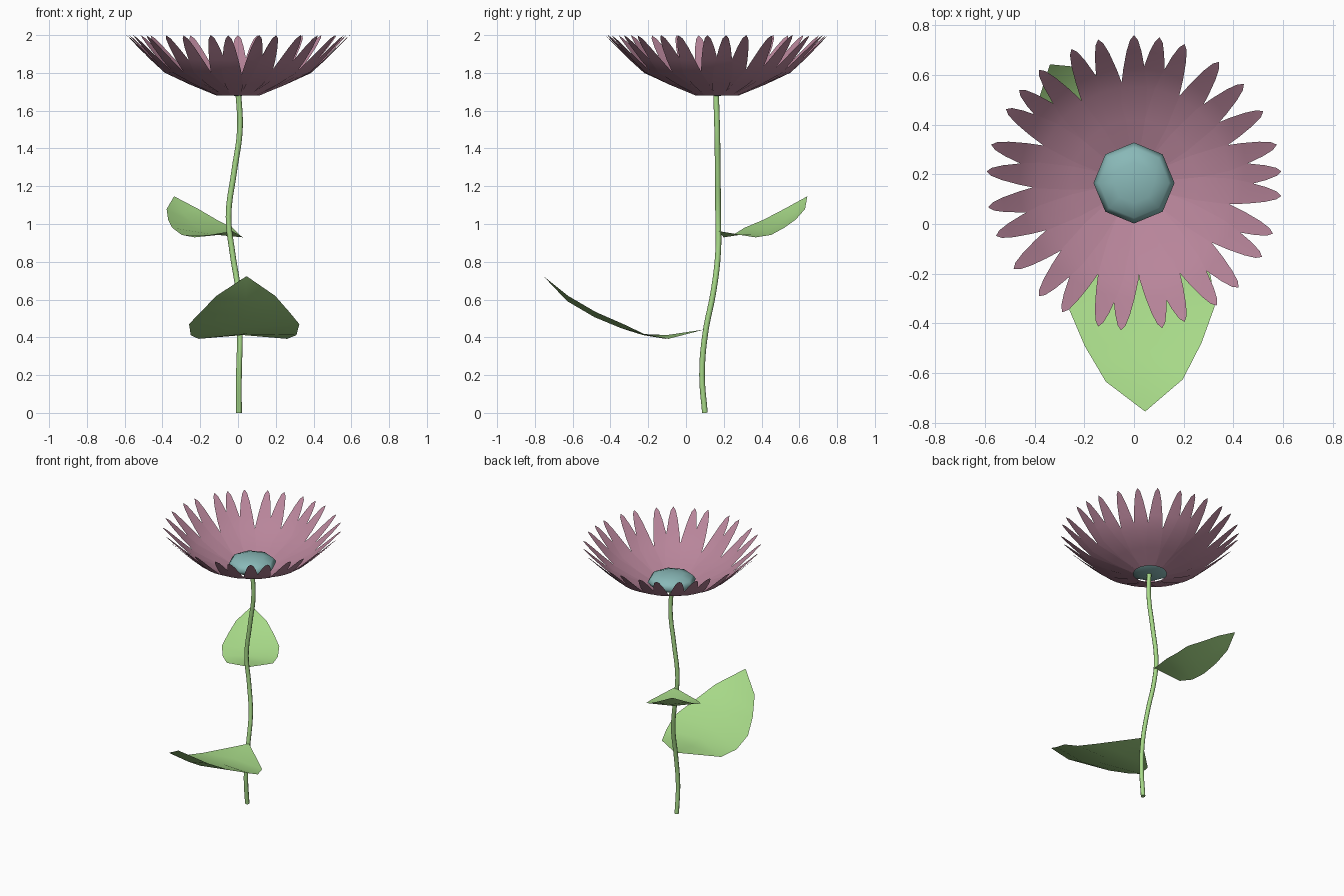
import bpy, bmesh, math
from mathutils import Vector, Matrix

if "Cube" in bpy.data.objects:
    bpy.data.objects.remove(bpy.data.objects["Cube"])


def material(name, rgb):
    m = bpy.data.materials.new(name)
    m.diffuse_color = (*rgb, 1)
    m.use_nodes = True
    m.node_tree.nodes["Principled BSDF"].inputs["Base Color"].default_value = m.diffuse_color
    return m


PINK = material("petal_pink", (0.48, 0.235, 0.325))
TEAL = material("centre_teal", (0.25, 0.48, 0.475))
GREEN = material("leaf_green", (0.385, 0.69, 0.245))


def finish(bm, name, mat, smooth_angle=40):
    me = bpy.data.meshes.new(name)
    bm.to_mesh(me)
    bm.free()
    ob = bpy.data.objects.new(name, me)
    bpy.context.collection.objects.link(ob)
    me.materials.append(mat)
    bpy.ops.object.select_all(action='DESELECT')
    bpy.context.view_layer.objects.active = ob
    ob.select_set(True)
    bpy.ops.object.shade_smooth_by_angle(angle=math.radians(smooth_angle))
    return ob


def blade(bm, rows, matrix):
    """Strip along +x from rows of (distance, half width, mid z, edge z), pointed where width is 0."""
    prev = None
    for d, w, zm, ze in rows:
        pts = [(d, 0, zm)] if w == 0 else [(d, -w, ze), (d, 0, zm), (d, w, ze)]
        row = [bm.verts.new(matrix @ Vector(p)) for p in pts]
        if prev:
            if len(row) == 1:
                bm.faces.new((prev[0], row[0], prev[1]))
                bm.faces.new((prev[1], row[0], prev[2]))
            elif len(prev) == 1:
                bm.faces.new((prev[0], row[0], row[1]))
                bm.faces.new((prev[0], row[1], row[2]))
            else:
                for i in range(2):
                    bm.faces.new((prev[i], row[i], row[i + 1], prev[i + 1]))
        prev = row


# Stem: bent tube
curve = bpy.data.curves.new("stem", 'CURVE')
curve.dimensions = '3D'
curve.bevel_depth = 0.015
curve.bevel_resolution = 2
curve.resolution_u = 5
curve.use_fill_caps = True
path = [(0.005, 0.1, 0), (0.005, 0.085, 0.2), (0.01, 0.102, 0.42), (0.002, 0.145, 0.64),
        (-0.03, 0.17, 0.85), (-0.05, 0.17, 1.04), (-0.02, 0.168, 1.28),
        (0.01, 0.165, 1.5), (0.0, 0.158, 1.72)]
spline = curve.splines.new('BEZIER')
spline.bezier_points.add(len(path) - 1)
for bp, co in zip(spline.bezier_points, path):
    bp.co = co
    bp.handle_left_type = bp.handle_right_type = 'AUTO'
curve.materials.append(GREEN)
bpy.context.collection.objects.link(bpy.data.objects.new("stem", curve))

# Leaves: same blade, turned and scaled
LEAF = [(0, 0, 0.0, 0.0), (0.20, 0.235, -0.03, -0.05), (0.32, 0.28, -0.025, -0.03),
        (0.44, 0.292, 0.005, 0.028), (0.585, 0.235, 0.065, 0.092),
        (0.73, 0.155, 0.15, 0.178), (0.855, 0, 0.282, 0.282)]
for name, base, tip, scale in (
        ("lower_leaf", (0.02, 0.1, 0.442), (0.045, -0.755), 1.0),
        ("upper_leaf", (-0.03, 0.175, 0.962), (-0.34, 0.645), 0.655)):
    bm = bmesh.new()
    turn = math.atan2(tip[1] - base[1], tip[0] - base[0])
    blade(bm, LEAF, Matrix.Translation(base) @ Matrix.Rotation(turn, 4, 'Z') @ Matrix.Scale(scale, 4))
    finish(bm, name, GREEN)

# Petals: ring of upswept blades at slightly uneven angles
HEAD = Vector((0, 0.165, 0))
PETAL = [(0.11, 0.028, 1.682, 1.682), (0.25, 0.047, 1.74, 1.74), (0.385, 0.052, 1.80, 1.803),
         (0.46, 0.043, 1.868, 1.870), (0.53, 0.030, 1.937, 1.938),
         (0.575, 0.016, 1.983, 1.983), (0.595, 0, 2.0, 2.0)]
ANGLES = [90, 80, 70, 55, 42, 29, 15, 4.5, -5, -20, -30, -45, -56, -70, -79, -95, -104, -119,
          -130, -144.5, -159, -170.5, 175.5, 165, 150, 141, 130, 115, 104]
bm = bmesh.new()
for i, a in enumerate(ANGLES):
    lift = -0.002 * (i % 2)
    blade(bm, PETAL, Matrix.Translation(HEAD + Vector((0, 0, lift))) @ Matrix.Rotation(math.radians(a), 4, 'Z'))
finish(bm, "petals", PINK)

# Flower centre: eight-sided flattened ball, smooth all over
bm = bmesh.new()
bmesh.ops.create_uvsphere(bm, u_segments=8, v_segments=6, radius=1,
                          matrix=Matrix.Translation(HEAD + Vector((0, 0, 1.735)))
                          @ Matrix.Diagonal((0.163, 0.163, 0.058, 1)))
finish(bm, "flower_centre", TEAL, 180)
